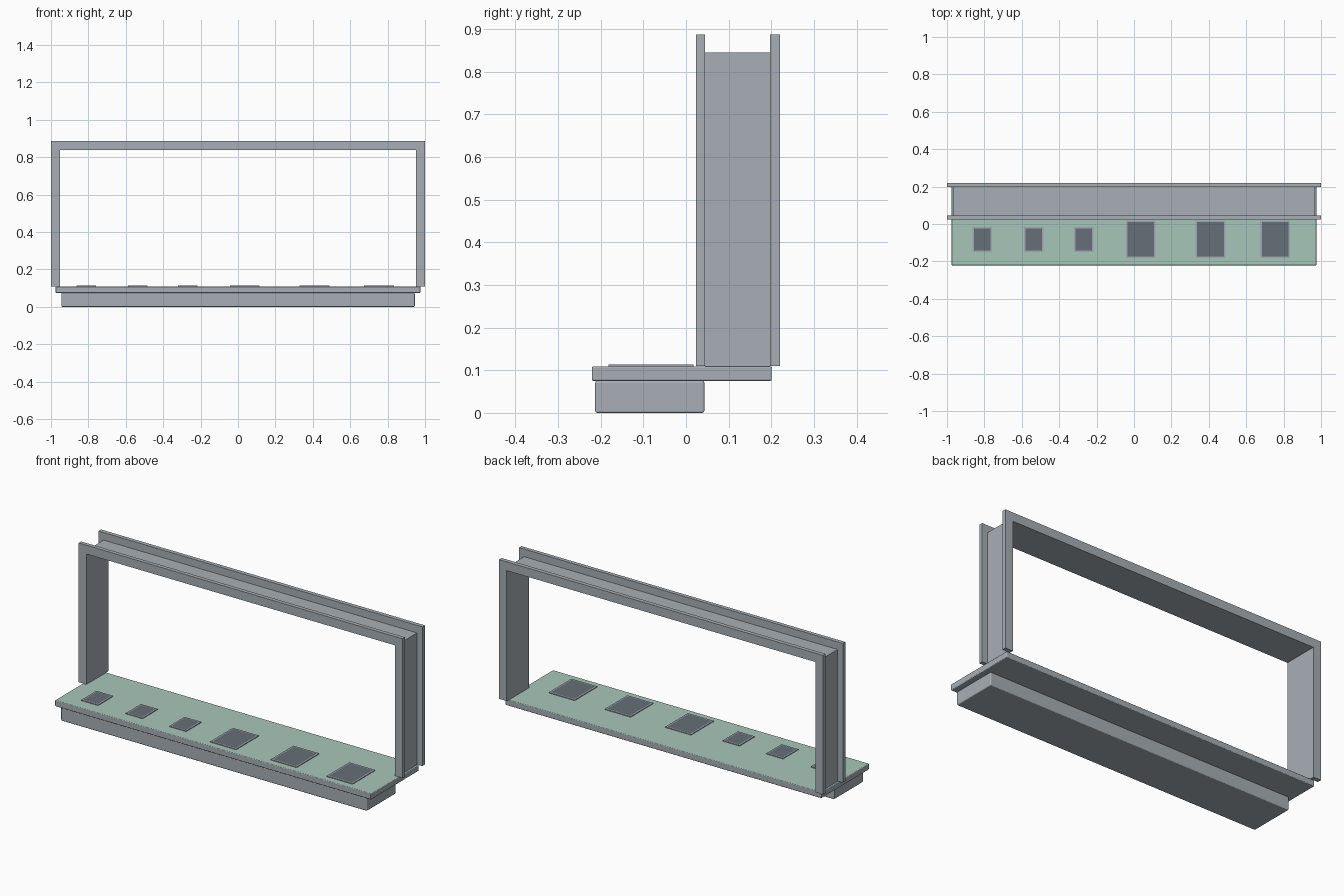
import bpy, bmesh

cube = bpy.data.objects.get("Cube")
if cube:
    bpy.data.objects.remove(cube)


def material(name, rgb):
    m = bpy.data.materials.new(name)
    m.use_nodes = True
    m.diffuse_color = (*rgb, 1)
    m.node_tree.nodes["Principled BSDF"].inputs["Base Color"].default_value = (*rgb, 1)
    return m


GREY = material("light grey", (0.39, 0.43, 0.46))
GREEN = material("pale green", (0.39, 0.565, 0.485))
RIM = material("lilac grey", (0.38, 0.39, 0.45))
DARK = material("dark slate", (0.13, 0.16, 0.185))


def finish(name, bm, mats):
    bmesh.ops.recalc_face_normals(bm, faces=bm.faces)
    mesh = bpy.data.meshes.new(name)
    bm.to_mesh(mesh)
    bm.free()
    for m in mats:
        mesh.materials.append(m)
    ob = bpy.data.objects.new(name, mesh)
    bpy.context.collection.objects.link(ob)
    return ob


def box_mesh(x, y, z):
    bm = bmesh.new()
    bmesh.ops.create_cube(bm, size=1)
    for v in bm.verts:
        v.co = [a + (b - a) * (c + 0.5) for (a, b), c in zip((x, y, z), v.co)]
    return bm


def slab(name, x, y, z, bevel, mats):
    """Softly bevelled block; a second material goes on its top face."""
    bm = box_mesh(x, y, z)
    bmesh.ops.bevel(bm, geom=bm.edges[:], offset=bevel, segments=3,
                    profile=0.5, affect='EDGES')
    bm.normal_update()
    for f in bm.faces:
        f.material_index = int(len(mats) > 1 and f.normal.z > 0.9)
    return finish(name, bm, mats)


def portal(name, outer, top, inner, inner_top, y, foot):
    """Upside-down U profile extruded in depth."""
    bm = bmesh.new()
    outline = [(-outer, foot), (-outer, top), (outer, top), (outer, foot),
               (inner, foot), (inner, inner_top), (-inner, inner_top), (-inner, foot)]
    face = bm.faces.new([bm.verts.new((x, y[0], z)) for x, z in outline])
    ext = bmesh.ops.extrude_face_region(bm, geom=[face])["geom"]
    for v in ext:
        if isinstance(v, bmesh.types.BMVert):
            v.co.y = y[1]
    return finish(name, bm, [GREY])


def plate(name, cx, cy, w, d, rim):
    """Thin rimmed plate with a dark inset centre."""
    bm = box_mesh((cx - w / 2, cx + w / 2), (cy - d / 2, cy + d / 2), (0.108, 0.113))
    bm.normal_update()
    top = max(bm.faces, key=lambda f: f.normal.z)
    bmesh.ops.inset_individual(bm, faces=[top], thickness=rim)
    top.material_index = 1
    return finish(name, bm, [RIM, DARK])


# Counter: plinth and overhanging top
slab("counter_base", (-0.945, 0.945), (-0.213, 0.043), (0, 0.075), 0.005, [GREY])
slab("counter_top", (-0.976, 0.976), (-0.221, 0.201), (0.075, 0.109), 0.004, [GREY, GREEN])

# Opening: lining between two face trims
portal("frame_lining", 0.968, 0.845, 0.953, 0.838, (0.045, 0.197), 0.109)
portal("front_trim", 1.0, 0.887, 0.953, 0.838, (0.023, 0.045), 0.11)
portal("back_trim", 1.0, 0.887, 0.953, 0.838, (0.197, 0.22), 0.11)

# Rimmed plates on the counter
for i, x in enumerate((-0.812, -0.537, -0.268)):
    plate(f"small_plate_{i + 1}", x, -0.082, 0.104, 0.134, 0.011)
for i, x in enumerate((0.036, 0.409, 0.755)):
    plate(f"large_plate_{i + 1}", x, -0.082, 0.16, 0.2, 0.012)
